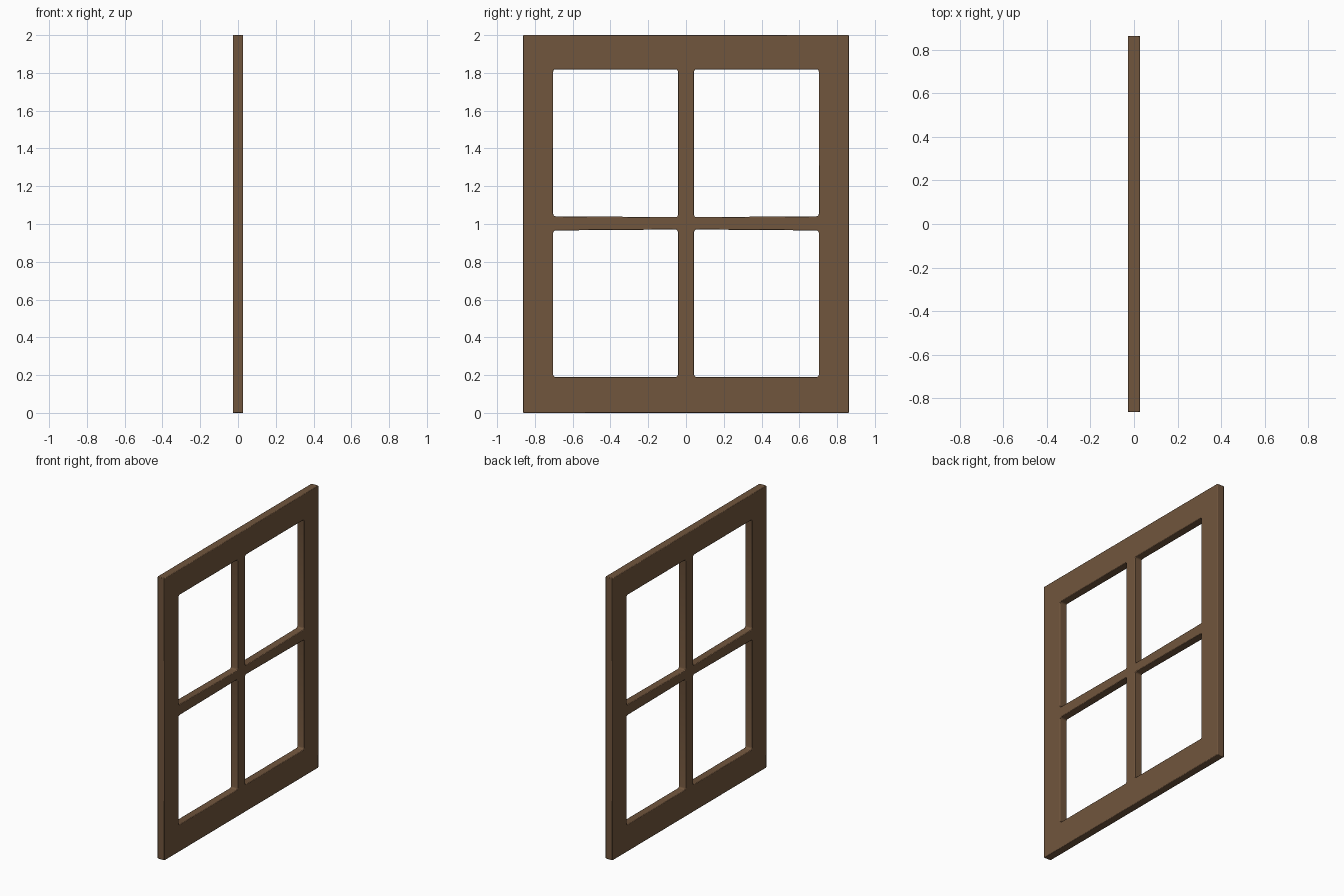
import bpy, bmesh
from math import sin, cos, pi, radians
from mathutils import Vector

if "Cube" in bpy.data.objects:
    bpy.data.objects.remove(bpy.data.objects["Cube"])

THICK = 0.055
HALF_W, HEIGHT = 0.863, 2.0
R = 0.012            # corner radius of the pane openings


def add_loop(bm, pts):
    vs = [bm.verts.new((-THICK / 2, y, z)) for y, z in pts]
    return [bm.edges.new((vs[i], vs[(i + 1) % len(vs)])) for i in range(len(vs))]


def opening(side, top):
    """Rounded pane opening; the crossbar edge steps in slightly near the centre."""
    y0, y1 = 0.043, 0.703
    if top:
        inner, outer, far = 1.036, 1.041, 1.819
    else:
        inner, outer, far = 0.971, 0.966, 0.190
    s = 1 if top else -1
    # corner centre, start angle
    corners = [(y1 - R, far - s * R, 0), (y0 + R, far - s * R, 90),
               (y0 + R, inner + s * R, 180), (y1 - R, outer + s * R, 270)]
    pts = []
    for k, (cy, cz, a0) in enumerate(corners):
        for i in range(4):
            a = radians(a0 + 30 * i)
            pts.append((side * (cy + R * cos(a)), cz + s * R * sin(a)))
        if k == 2:
            pts.append((side * 0.35, (inner + outer) / 2))
    return pts


# window frame: outer outline with four pane openings, extruded to thickness
bm = bmesh.new()
edges = add_loop(bm, [(-HALF_W, 0), (HALF_W, 0), (HALF_W, HEIGHT), (-HALF_W, HEIGHT)])
for side in (-1, 1):
    for top in (False, True):
        edges += add_loop(bm, opening(side, top))
bmesh.ops.triangle_fill(bm, use_beauty=True, use_dissolve=False,
                        edges=edges, normal=Vector((1, 0, 0)))
ext = bmesh.ops.extrude_face_region(bm, geom=bm.faces[:], use_keep_orig=True)
bmesh.ops.translate(bm, vec=(THICK, 0, 0),
                    verts=[g for g in ext["geom"] if isinstance(g, bmesh.types.BMVert)])
bmesh.ops.recalc_face_normals(bm, faces=bm.faces[:])

mesh = bpy.data.meshes.new("window_frame")
bm.to_mesh(mesh)
bm.free()
frame = bpy.data.objects.new("window_frame", mesh)
bpy.context.collection.objects.link(frame)

# softened edges
bev = frame.modifiers.new("edge_bevel", 'BEVEL')
bev.width = 0.004
bev.segments = 2
bev.limit_method = 'ANGLE'
bev.angle_limit = radians(50)

# brown wood
wood = bpy.data.materials.new("brown_wood")
wood.diffuse_color = (0.165, 0.092, 0.047, 1)
wood.use_nodes = True
wood.node_tree.nodes["Principled BSDF"].inputs["Base Color"].default_value = wood.diffuse_color
mesh.materials.append(wood)

bpy.context.view_layer.objects.active = frame
frame.select_set(True)
bpy.ops.object.shade_smooth_by_angle(angle=radians(35))
